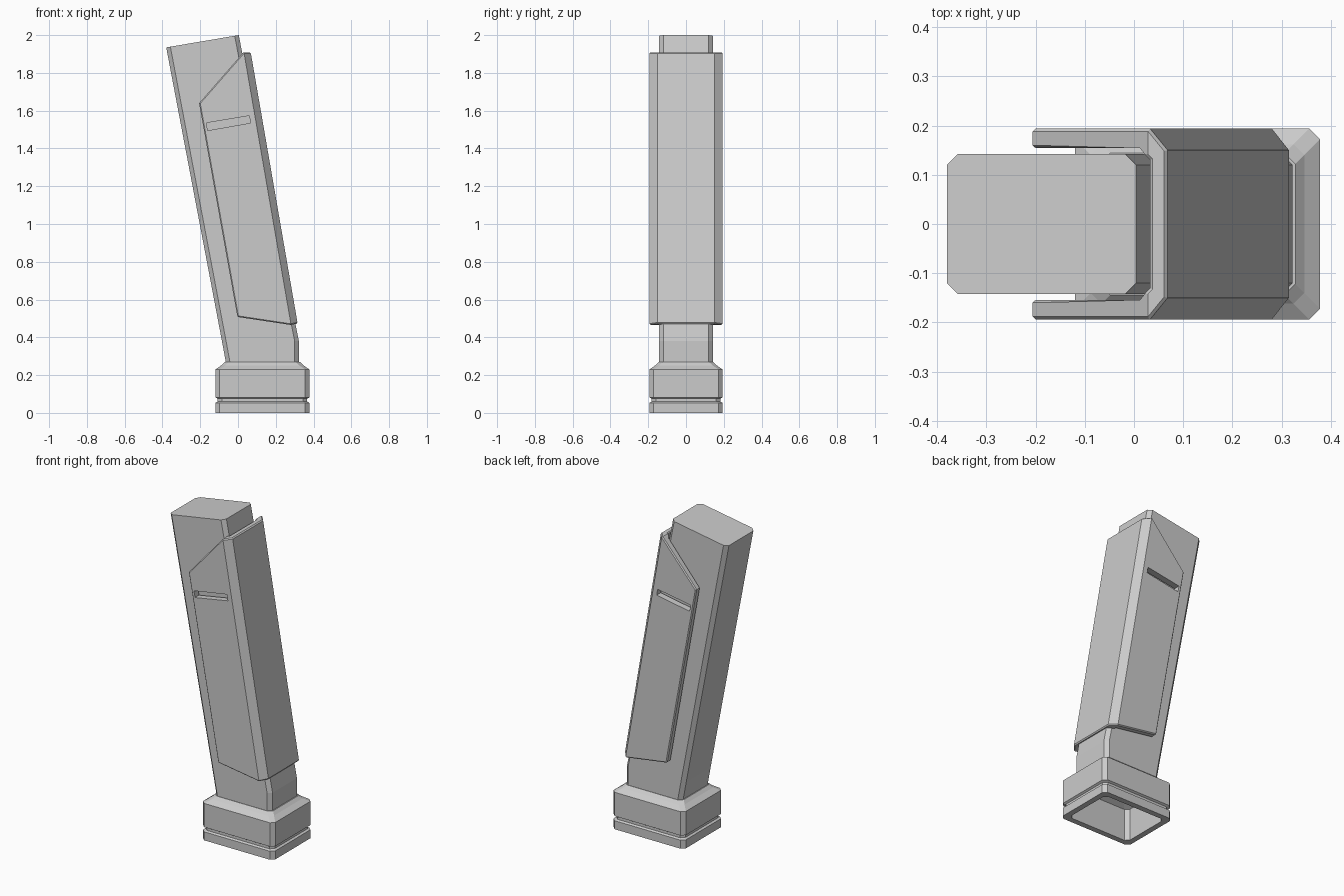
import bpy, bmesh

if "Cube" in bpy.data.objects:
    bpy.data.objects.remove(bpy.data.objects["Cube"])

def loft(name, rings, closed=False):
    """Skin equal-length rings of points; cap the ends unless closed."""
    bm = bmesh.new()
    rows = [[bm.verts.new(p) for p in r] for r in rings]
    n = len(rows[0])
    pairs = list(zip(rows, rows[1:])) + ([(rows[-1], rows[0])] if closed else [])
    for a, b in pairs:
        for i in range(n):
            j = (i + 1) % n
            bm.faces.new((a[i], a[j], b[j], b[i]))
    if not closed:
        bm.faces.new(rows[0])
        bm.faces.new(rows[-1])
    bmesh.ops.recalc_face_normals(bm, faces=bm.faces)
    me = bpy.data.meshes.new(name)
    bm.to_mesh(me)
    bm.free()
    ob = bpy.data.objects.new(name, me)
    bpy.context.collection.objects.link(ob)
    return ob

def ring(x0, x1, hy, c, z0, z1):
    """Chamfered rectangle whose height runs from z0 at x0 to z1 at x1."""
    pts = [(x0 + c, -hy), (x1 - c, -hy), (x1, c - hy), (x1, hy - c),
           (x1 - c, hy), (x0 + c, hy), (x0, hy - c), (x0, c - hy)]
    return [(x, y, z0 + (z1 - z0) * (x - x0) / (x1 - x0)) for x, y in pts]

def prism(name, profile, hy):
    """Side-view profile extruded across y."""
    return loft(name, [[(x, y, z) for x, z in profile] for y in (-hy, hy)])

def apply(ob, kind, **settings):
    mod = ob.modifiers.new(kind, kind)
    for k, v in settings.items():
        setattr(mod, k, v)
    bpy.context.view_layer.objects.active = ob
    bpy.ops.object.modifier_apply(modifier=mod.name)

def boolean(ob, cutter, op):
    apply(ob, 'BOOLEAN', object=cutter, operation=op, solver='EXACT')
    bpy.data.objects.remove(cutter)

# Hollow collar: (inset, height) steps up the outside, then down the inside
steps = [(0, 0), (0, .053), (.012, .06), (.012, .075), (0, .082), (0, .23),
         (.032, .252), (.05, .27), (.09, .27), (.09, .23), (.035, .2), (.035, 0)]
loft("base_collar", [ring(-.12 + i, .378 - i, .194 - i, .022, z, z)
                     for i, z in steps], closed=True)

# Leaning inner post with a kinked foot
loft("inner_post", [ring(-.062, .322, .142, .022, .255, .255),
                    ring(-.085, .322, .142, .022, .38, .38),
                    ring(-.38, .004, .142, .022, 1.935, 2.0)])

# Outer shell: leaning U section trimmed to the side profile
half = [(-.6, .194), (.032, .194), (.068, .15)]
inner = [(.032, .13), (.01, .154), (-.6, .154)]
section = (half + [(x, -y) for x, y in reversed(half)]
           + [(x, -y) for x, y in reversed(inner)] + inner)
shell = loft("outer_shell", [[(x + .173 * (1.905 - z), y, z) for x, y in section]
                             for z in (.3, 2.1)])
boolean(shell, prism("shell_trim", [(-.206, 1.64), (-.003, .508), (.277, .466),
                                    (.4, .488), (.4, 1.915), (.028, 1.908)], .4),
        'INTERSECT')
apply(shell, 'BEVEL', width=.006, segments=1, limit_method='ANGLE',
      angle_limit=1.1)

# Slots through both side plates
boolean(shell, prism("slot_cutter", [(-.168, 1.535), (-.16, 1.495), (.066, 1.535),
                                     (.06, 1.573)], .4), 'DIFFERENCE')
